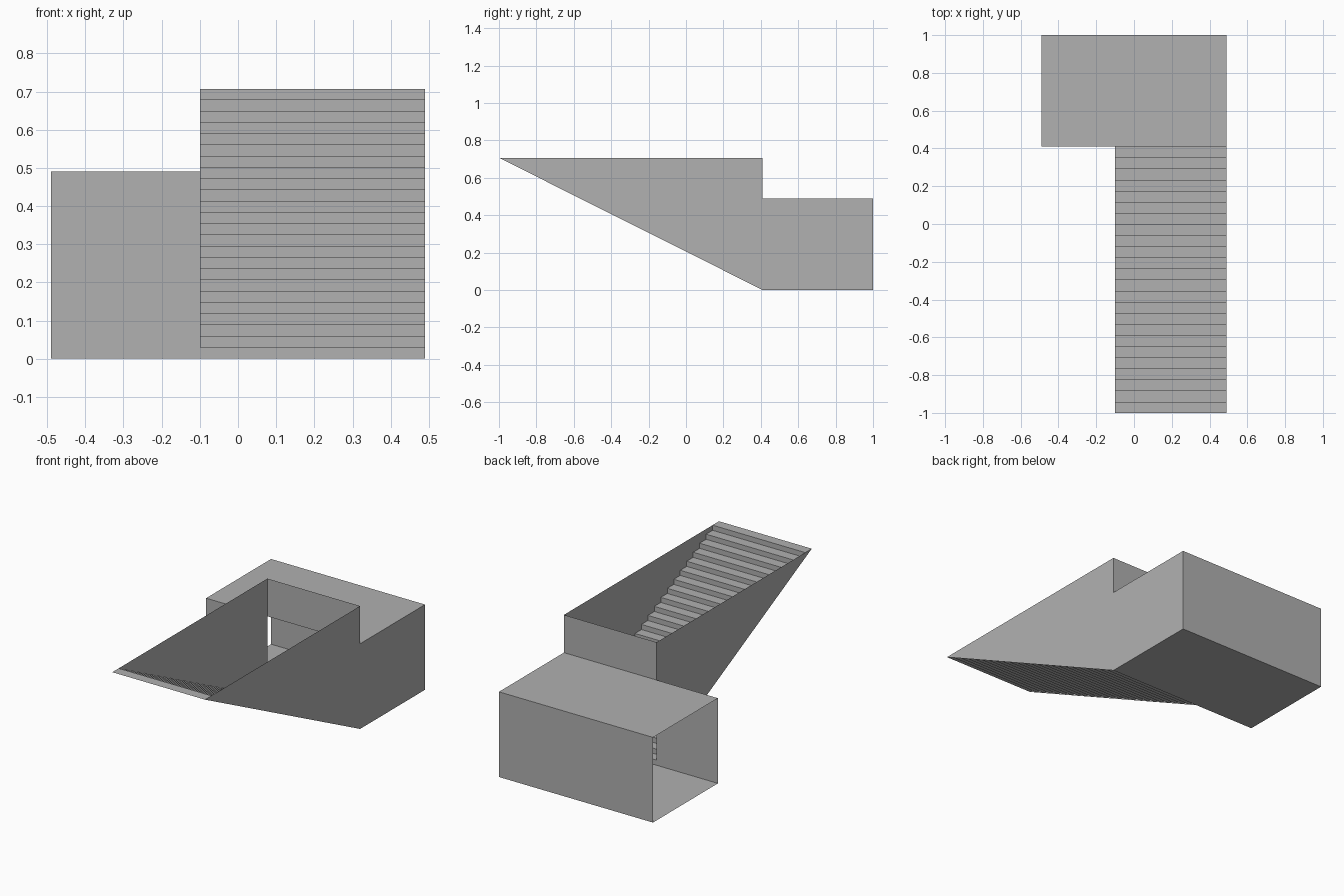
import bpy

if "Cube" in bpy.data.objects:
    bpy.data.objects.remove(bpy.data.objects["Cube"])

# Main dimensions
LEFT, RIGHT = -0.49, 0.49      # room ends
STAIR_X = -0.10                # inner side of the stairwell
FRONT, DOOR, BACK = -1.0, 0.41, 1.0
ROOM_H, TOP = 0.49, 0.707
STEPS = 24
RUN, RISE = (DOOR - FRONT) / STEPS, TOP / STEPS

grey = bpy.data.materials.new("concrete grey")
grey.diffuse_color = (0.44, 0.44, 0.44, 1)
grey.use_nodes = True
grey.node_tree.nodes["Principled BSDF"].inputs["Base Color"].default_value = grey.diffuse_color


def sheet(name, verts, faces):
    mesh = bpy.data.meshes.new(name)
    mesh.from_pydata(verts, [], faces)
    mesh.materials.append(grey)
    obj = bpy.data.objects.new(name, mesh)
    bpy.context.collection.objects.link(obj)
    return obj


def panel_x(name, x, profile):
    """Flat panel at constant x from a (y, z) outline."""
    return sheet(name, [(x, y, z) for y, z in profile], [range(len(profile))])


def panel_y(name, y, profile):
    """Flat panel at constant y from an (x, z) outline."""
    return sheet(name, [(x, y, z) for x, z in profile], [range(len(profile))])


def panel_z(name, z, flip):
    """Full room rectangle at constant z."""
    pts = [(LEFT, DOOR, z), (RIGHT, DOOR, z), (RIGHT, BACK, z), (LEFT, BACK, z)]
    return sheet(name, pts[::-1] if flip else pts, [range(4)])


# Folded sheet of treads and risers, descending towards the room
profile = []
for k in range(STEPS):
    z = TOP - k * RISE
    profile += [(FRONT + k * RUN, z), (FRONT + (k + 1) * RUN, z)]
profile.append((DOOR, 0))
verts = [(x, y, z) for y, z in profile for x in (STAIR_X, RIGHT)]
faces = [(2 * i, 2 * i + 1, 2 * i + 3, 2 * i + 2) for i in range(len(profile) - 1)]
sheet("stair_steps", verts, faces)

# Stairwell side walls; the outer one continues as the room's closed end
panel_x("stair_left_wall", STAIR_X, [(FRONT, TOP), (DOOR, TOP), (DOOR, 0)])
panel_x("right_wall", RIGHT,
        [(FRONT, TOP), (DOOR, 0), (BACK, 0), (BACK, ROOM_H), (DOOR, ROOM_H), (DOOR, TOP)])

# Wall over the doorway at the foot of the stairs
panel_y("doorway_upper_wall", DOOR,
        [(RIGHT, ROOM_H), (STAIR_X, ROOM_H), (STAIR_X, TOP), (RIGHT, TOP)])

# Room, left end open
panel_y("room_front_wall", DOOR,
        [(LEFT, 0), (STAIR_X, 0), (STAIR_X, ROOM_H), (LEFT, ROOM_H)])
panel_y("room_back_wall", BACK,
        [(RIGHT, 0), (LEFT, 0), (LEFT, ROOM_H), (RIGHT, ROOM_H)])
panel_z("room_floor", 0, True)
panel_z("room_roof", ROOM_H, False)
